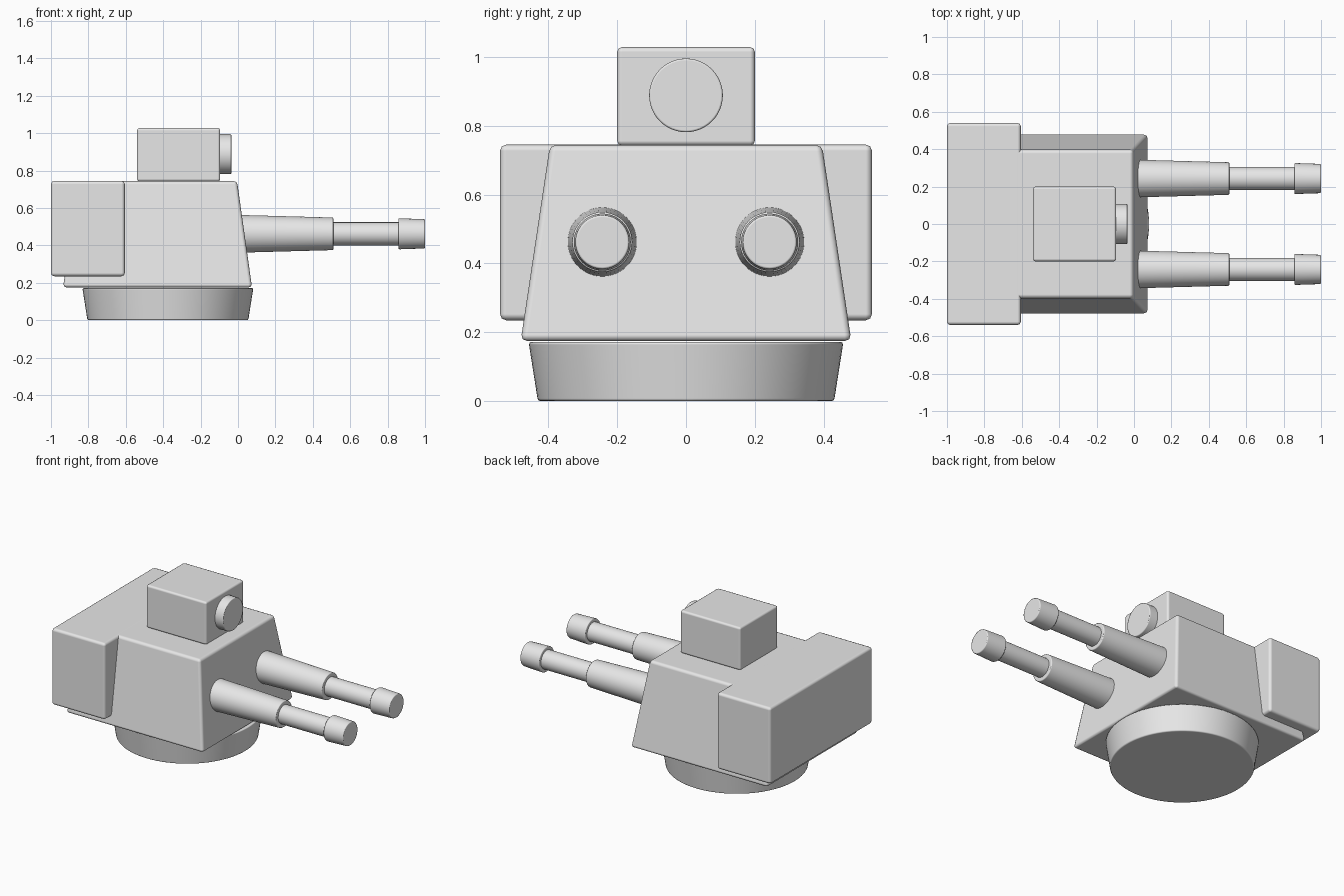
import bpy, bmesh, math
from mathutils import Matrix, Vector

default = bpy.data.objects.get("Cube")
if default:
    bpy.data.objects.remove(default, do_unlink=True)

grey = bpy.data.materials.new("light_grey")
grey.use_nodes = True
grey.diffuse_color = (0.8, 0.8, 0.8, 1)
grey.node_tree.nodes["Principled BSDF"].inputs["Base Color"].default_value = (0.8, 0.8, 0.8, 1)


def finish(bm, name, bevel):
    """Turn a bmesh into a smooth-shaded object with softened edges."""
    bmesh.ops.recalc_face_normals(bm, faces=bm.faces)
    mesh = bpy.data.meshes.new(name)
    bm.to_mesh(mesh)
    bm.free()
    mesh.materials.append(grey)
    obj = bpy.data.objects.new(name, mesh)
    bpy.context.collection.objects.link(obj)
    bpy.ops.object.select_all(action='DESELECT')
    obj.select_set(True)
    bpy.context.view_layer.objects.active = obj
    bpy.ops.object.shade_smooth_by_angle(angle=math.radians(35))
    if bevel:
        mod = obj.modifiers.new("soft_edges", 'BEVEL')
        mod.width = bevel
        mod.segments = 2
        mod.limit_method = 'ANGLE'
        mod.angle_limit = math.radians(35)
        mod.harden_normals = True
    return obj


def block(name, x, half_y, z, bevel, top_x=None, top_half_y=None):
    """Box between x and z ranges, optionally narrower at the top."""
    bm = bmesh.new()
    bmesh.ops.create_cube(bm, size=2)
    for v in bm.verts:
        top = v.co.z > 0
        xs = top_x if top and top_x else x
        hy = top_half_y if top and top_half_y else half_y
        v.co = Vector((xs[v.co.x > 0], math.copysign(hy, v.co.y), z[top]))
    return finish(bm, name, bevel)


def lathe(name, profile, origin, along_x=True, bevel=0.0, sides=48):
    """Revolve (distance, radius) points about an axis, capping both ends."""
    bm = bmesh.new()
    rings = []
    for d, r in profile:
        angles = [2 * math.pi * i / sides for i in range(sides)]
        rings.append([bm.verts.new((r * math.cos(a), r * math.sin(a), d)) for a in angles])
    for low, high in zip(rings, rings[1:]):
        for i in range(sides):
            j = (i + 1) % sides
            bm.faces.new((low[i], low[j], high[j], high[i]))
    bm.faces.new(rings[0])
    bm.faces.new(rings[-1])
    if along_x:
        bm.transform(Matrix.Rotation(math.pi / 2, 4, 'Y'))
    bm.transform(Matrix.Translation(origin))
    return finish(bm, name, bevel)


# Round swivel base
lathe("swivel_base", [(0, 0.43), (0.172, 0.457)], (-0.375, 0, 0), False, 0.008, 96)

# Tapered turret body and the wide block on its rear
block("turret_body", (-0.935, 0.075), 0.48, (0.175, 0.744), 0.018,
      top_x=(-0.86, -0.005), top_half_y=0.395)
block("rear_block", (-1.0, -0.605), 0.54, (0.235, 0.745), 0.018)

# Sight box with its round lens
block("sight_box", (-0.54, -0.095), 0.2, (0.742, 1.028), 0.014)
lathe("sight_lens", [(-0.11, 0.107), (-0.035, 0.107)], (0, 0, 0.888), bevel=0.006)

# Twin guns: tapered sleeve, thin barrel and muzzle
for side, y in (("left", 0.243), ("right", -0.243)):
    origin = (0, y, 0.462)
    lathe(side + "_sleeve", [(0.0, 0.101), (0.51, 0.087)], origin, bevel=0.006)
    lathe(side + "_barrel", [(0.48, 0.062), (0.88, 0.062)], origin)
    lathe(side + "_muzzle", [(0.857, 0.083), (1.0, 0.078)], origin, bevel=0.006)
